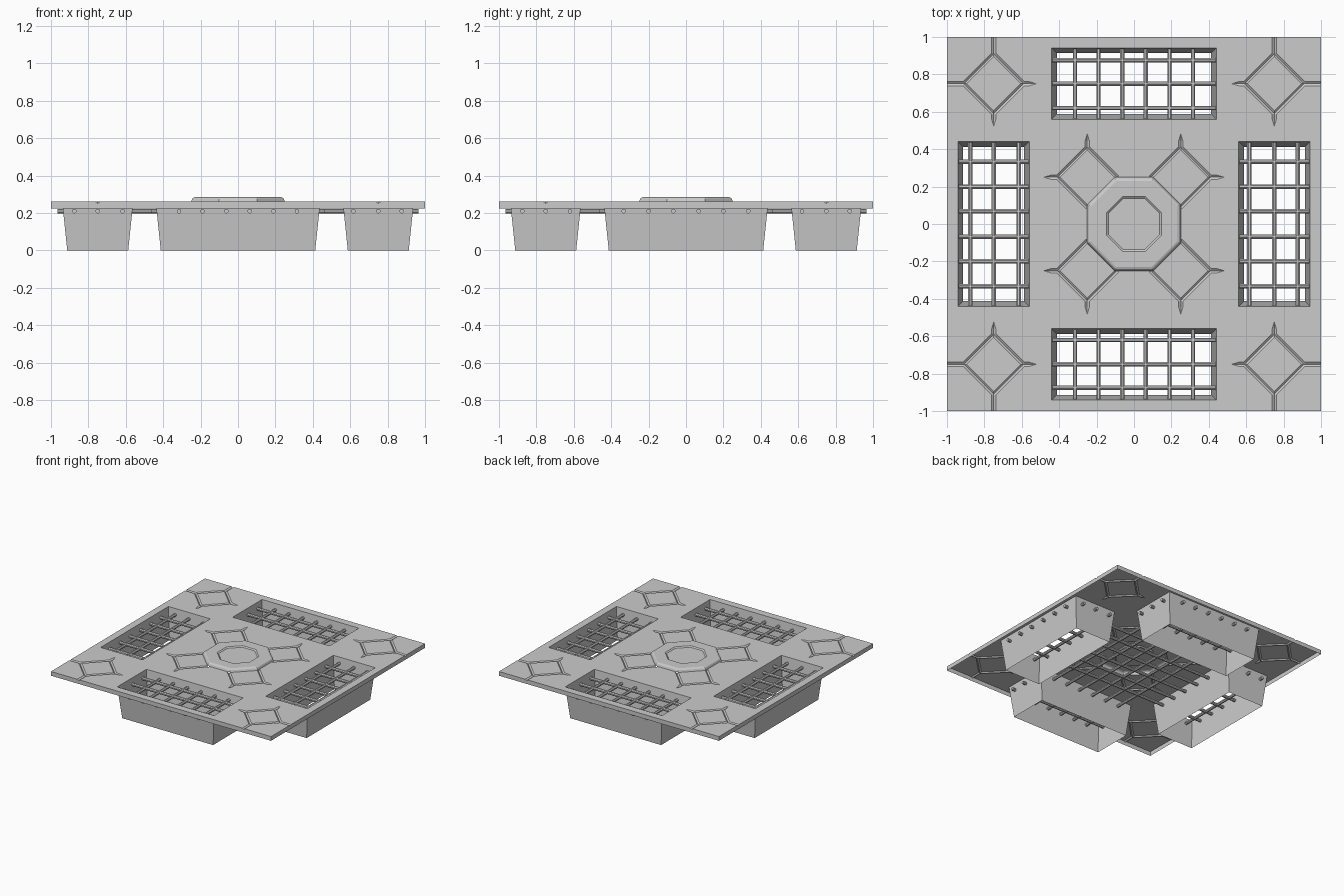
import bpy, bmesh
from math import cos, sin, pi
from mathutils import Vector

if "Cube" in bpy.data.objects:
    bpy.data.objects.remove(bpy.data.objects["Cube"])

TOP, RIM = 0.26, 0.225


def finish(name, bm, recalc=True):
    if recalc:
        bmesh.ops.recalc_face_normals(bm, faces=bm.faces[:])
    me = bpy.data.meshes.new(name)
    bm.to_mesh(me)
    bm.free()
    ob = bpy.data.objects.new(name, me)
    bpy.context.collection.objects.link(ob)
    return ob


def loft(bm, rings, cap_start=True, cap_end=True):
    vs = [[bm.verts.new(p) for p in r] for r in rings]
    n = len(vs[0])
    for a, b in zip(vs, vs[1:]):
        for i in range(n):
            bm.faces.new((a[i], a[(i + 1) % n], b[(i + 1) % n], b[i]))
    if cap_start:
        bm.faces.new(vs[0][::-1])
    if cap_end:
        bm.faces.new(vs[-1])


def rect(x0, x1, y0, y1, z):
    return [(x0, y0, z), (x1, y0, z), (x1, y1, z), (x0, y1, z)]


def octagon(apothem, z):
    r = apothem / cos(pi / 8)
    return [(r * cos(pi / 8 + i * pi / 4), r * sin(pi / 8 + i * pi / 4), z) for i in range(8)]


# V-shaped groove cutter from a to b, its far end fading out over "fade"
def groove(bm, a, b, fade=0.012):
    a, b = Vector((*a, TOP)), Vector((*b, TOP))
    d = (b - a).normalized()
    side = Vector((-d.y, d.x, 0))

    def section(p, lift):
        up = Vector((0, 0, 1))
        return [p - up * (0.009 - lift), p + side * 0.022 + up * (0.009 + lift),
                p - side * 0.022 + up * (0.009 + lift)]
    loft(bm, [section(a - d * 0.012, 0.012), section(a, 0), section(b, 0), section(b + d * fade, 0.012)])


# plate: box cut by openings and grooves, then reduced to a skin with a rim
bm = bmesh.new()
loft(bm, [rect(-1, 1, -1, 1, RIM), rect(-1, 1, -1, 1, TOP)])
plate = finish("floor_plate", bm)

bm = bmesh.new()
loft(bm, [octagon(0.25, 0.1), octagon(0.25, 0.4)])
for s in (-1, 1):
    for hx, hy, cx, cy in ((0.44, 0.19, 0, s * 0.75), (0.19, 0.44, s * 0.75, 0)):
        loft(bm, [rect(cx - hx, cx + hx, cy - hy, cy + hy, z) for z in (0.1, 0.4)])
openings = finish("opening_cutter", bm)

H = 0.16
bm = bmesh.new()
for sx in (-1, 1):
    for sy in (-1, 1):
        for c in (0.25, 0.75):
            def P(dx, dy):
                return (sx * (c + dx), sy * (c + dy))
            corners = [(-H, 0), (0, H), (H, 0), (0, -H)]
            for i in range(4):
                if c == 0.25 and i == 3:
                    continue            # this edge is the octagon's own side
                groove(bm, P(*corners[i]), P(*corners[(i + 1) % 4]))
            reach = 0.195 if c == 0.25 else 0.3
            groove(bm, P(H, 0), P(reach, 0), 0.05)
            groove(bm, P(0, H), P(0, reach), 0.05)
            if c == 0.75:
                groove(bm, P(-H, 0), P(-0.19, 0), 0.05)
                groove(bm, P(0, -H), P(0, -0.19), 0.05)
grooves = finish("groove_cutter", bm)

for cutter in (openings, grooves):
    cutter.hide_render = True
    m = plate.modifiers.new("cut", 'BOOLEAN')
    m.operation, m.solver, m.object, m.use_self = 'DIFFERENCE', 'EXACT', cutter, True
bpy.context.view_layer.objects.active = plate
for m in list(plate.modifiers):
    bpy.ops.object.modifier_apply(modifier=m.name)
for cutter in (openings, grooves):
    bpy.data.objects.remove(cutter)
bm = bmesh.new()
bm.from_mesh(plate.data)
bm.normal_update()
drop = []
for f in bm.faces:
    c = f.calc_center_median()
    on_rim = max(abs(c.x), abs(c.y)) > 0.999 and abs(f.normal.z) < 0.1
    if f.normal.z < 0.05 and not on_rim:
        drop.append(f)
bmesh.ops.delete(bm, geom=drop, context='FACES')
bm.to_mesh(plate.data)
bm.free()

# raised octagon with rounded rim and a shallow sunken middle
bm = bmesh.new()
loft(bm, [octagon(a, z) for a, z in ((0.25, TOP), (0.245, 0.275), (0.24, 0.281), (0.23, 0.285),
                                     (0.147, 0.285), (0.137, 0.277))], cap_start=False)
finish("centre_octagon", bm, False)

# four tapered wells, open at top and bottom
T = 0.027
for name, cx, cy, hx, hy in (("front_well", 0, -0.75, 0.44, 0.19), ("back_well", 0, 0.75, 0.44, 0.19),
                             ("left_well", -0.75, 0, 0.19, 0.44), ("right_well", 0.75, 0, 0.19, 0.44)):
    bm = bmesh.new()
    loft(bm, [rect(cx - hx + t, cx + hx - t, cy - hy + t, cy + hy - t, z)
              for t, z in ((T, 0), (0, TOP))], False, False)
    finish(name, bm, False)


# grate bars
def bar(bm, axis, offset, half, z=0.21, r=0.0125):
    rings = []
    for e in (-half, half):
        ring = []
        for i in range(8):
            a = pi / 8 + i * pi / 4
            u, h = offset + r * cos(a), z + r * sin(a)
            ring.append((e, u, h) if axis == 'x' else (u, e, h))
        rings.append(ring)
    loft(bm, rings)


for axis, inner, outer in (('x', (0.068, 0.2, 0.333), (0.62, 0.75, 0.875)),
                           ('y', (0.063, 0.19, 0.315), (0.617, 0.75, 0.875))):
    bm = bmesh.new()
    for s in (-1, 1):
        for o in inner:
            bar(bm, axis, s * o, 0.965)     # long bars run under the plate
        for o in outer:
            bar(bm, axis, s * o, 0.465)     # short bars stay in one well
    finish("grate_bars_" + axis, bm)
